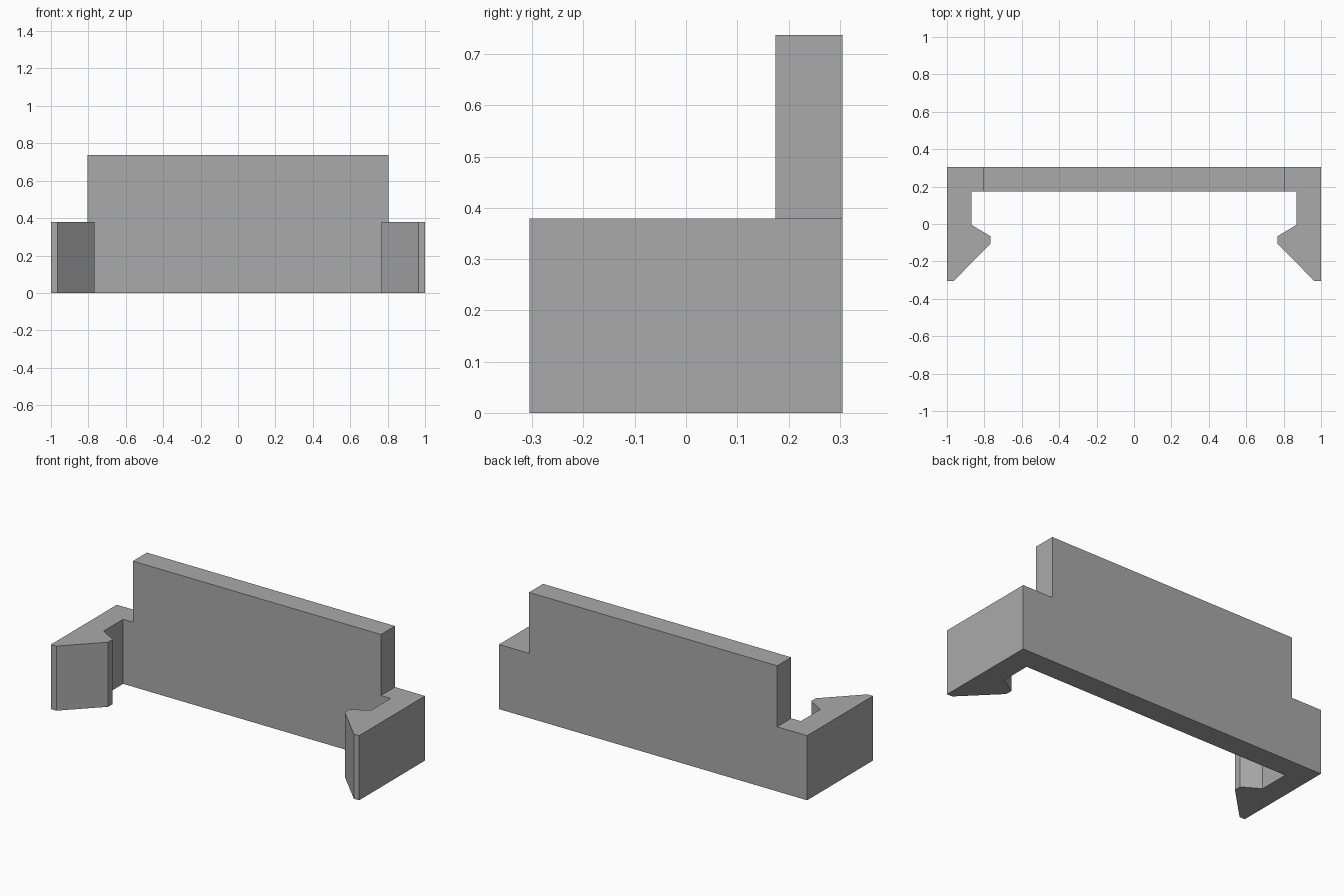
import bpy
import bmesh

cube = bpy.data.objects.get("Cube")
if cube:
    bpy.data.objects.remove(cube, do_unlink=True)

ARM_TOP, WALL_TOP = 0.379, 0.737
WALL_HALF, WALL_FRONT, BACK = 0.805, 0.175, 0.305

grey = bpy.data.materials.new("plain_grey")
grey.use_nodes = True
colour = (0.4, 0.4, 0.4, 1)
grey.diffuse_color = colour
grey.node_tree.nodes["Principled BSDF"].inputs["Base Color"].default_value = colour

# Half of the plan: back edge, outer side, hooked arm, inner wall
half = [(WALL_HALF, BACK), (1, BACK), (1, -BACK), (0.965, -BACK),
        (0.768, -0.107), (0.768, -0.065), (0.868, -0.005),
        (0.868, WALL_FRONT), (WALL_HALF, WALL_FRONT)]
plan = half + [(-x, y) for x, y in reversed(half)]

bm = bmesh.new()


def raise_face(face, height):
    """Extrude a horizontal face upward and return its new cap."""
    result = bmesh.ops.extrude_face_region(bm, geom=[face])["geom"]
    for v in result:
        if isinstance(v, bmesh.types.BMVert):
            v.co.z = height
    return next(f for f in result if isinstance(f, bmesh.types.BMFace))


# Clip body with two hooked arms
base = bm.faces.new([bm.verts.new((x, y, 0)) for x, y in plan])
copy = bmesh.ops.duplicate(bm, geom=[base])["geom"]
cap = raise_face(next(f for f in copy if isinstance(f, bmesh.types.BMFace)), ARM_TOP)
bmesh.ops.remove_doubles(bm, verts=bm.verts[:], dist=0.0001)

# Cut the cap at both ends of the wall, then raise its middle
caps = [f for f in bm.faces if all(v.co.z > ARM_TOP - 0.001 for v in f.verts)]
for side in (-1, 1):
    ends = [v for v in bm.verts if v.co.z > ARM_TOP - 0.001
            and abs(v.co.x - side * WALL_HALF) < 0.001]
    bmesh.ops.connect_verts(bm, verts=ends)
middle = next(f for f in bm.faces
              if all(v.co.z > ARM_TOP - 0.001 and abs(v.co.x) < WALL_HALF + 0.001
                     and v.co.y > WALL_FRONT - 0.001 for v in f.verts))
raise_face(middle, WALL_TOP)

# Merge flat regions and close up the solid
doubled = [f for f in bm.faces if all(v.co.z < 0.001 for v in f.verts)]
if len(doubled) > 1:
    bmesh.ops.delete(bm, geom=doubled[1:], context="FACES_ONLY")
bmesh.ops.dissolve_limit(bm, angle_limit=0.01, verts=bm.verts[:], edges=bm.edges[:])
bmesh.ops.recalc_face_normals(bm, faces=bm.faces[:])

mesh = bpy.data.meshes.new("clip_bracket")
bm.to_mesh(mesh)
bm.free()
mesh.materials.append(grey)
bpy.context.collection.objects.link(bpy.data.objects.new("clip_bracket", mesh))
